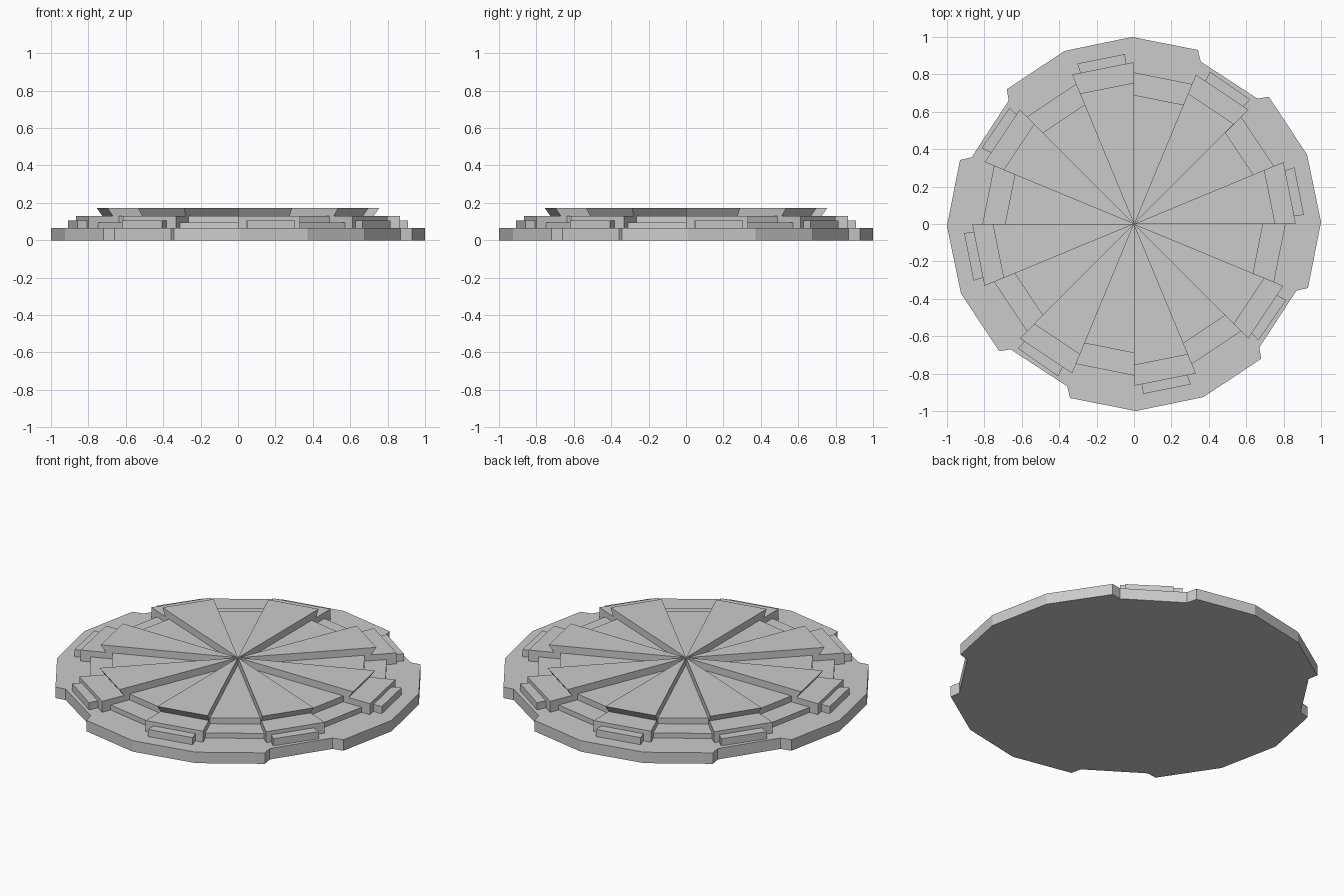
import bpy, bmesh
from math import radians, cos, sin

if "Cube" in bpy.data.objects:
    bpy.data.objects.remove(bpy.data.objects["Cube"])

def polar(r, deg):
    return (r * cos(radians(deg)), r * sin(radians(deg)))

def add_prism(bm, lower, upper, z0, z1):
    lo = [bm.verts.new((x, y, z0)) for x, y in lower]
    hi = [bm.verts.new((x, y, z1)) for x, y in upper]
    bm.faces.new(lo[::-1])
    bm.faces.new(hi)
    n = len(lo)
    for i in range(n):
        j = (i + 1) % n
        bm.faces.new((lo[i], lo[j], hi[j], hi[i]))

def finish(bm, name):
    bmesh.ops.recalc_face_normals(bm, faces=bm.faces)
    mesh = bpy.data.meshes.new(name)
    bm.to_mesh(mesh)
    bm.free()
    bpy.context.collection.objects.link(bpy.data.objects.new(name, mesh))

def wedge_ring(name, start, step, count, r_low, r_top, z0, z1):
    bm = bmesh.new()
    for i in range(count):
        a = start + i * step
        b = a + 22.5
        add_prism(bm, [(0, 0), polar(r_low, a), polar(r_low, b)],
                  [(0, 0), polar(r_top, a), polar(r_top, b)], z0, z1)
    finish(bm, name)

# Faceted base plate with four notches
quarter = [(1.0, 0.01), (0.925, 0.372), (0.72, 0.68), (0.66, 0.67),
           (0.357, 0.868), (0.342, 0.93)]
outline = []
for k in range(4):
    c, s = (1, 0, -1, 0)[k], (0, 1, 0, -1)[k]
    outline += [(x * c - y * s, x * s + y * c) for x, y in quarter]
bm = bmesh.new()
add_prism(bm, outline, outline, 0, 0.065)
finish(bm, "base_plate")

# Raised wedges: wide lower step and flared top
wedge_ring("high_wedge_steps", 0, 45, 8, 0.865, 0.865, 0.065, 0.13)
wedge_ring("high_wedge_tops", 0, 45, 8, 0.725, 0.755, 0.13, 0.172)

# Sunken wedges between them
wedge_ring("low_wedge_steps", 22.5, 45, 8, 0.81, 0.81, 0.065, 0.095)
wedge_ring("low_wedge_tops", 22.5, 45, 8, 0.69, 0.69, 0.095, 0.13)

# Small lips at the rim of the raised wedges
bm = bmesh.new()
for i in range(8):
    a = i * 45 + (3 if i % 2 == 0 else 2)
    b = a + 16.5
    lip = [polar(0.855, a), polar(0.91, a), polar(0.91, b), polar(0.855, b)]
    add_prism(bm, lip, lip, 0.065, 0.107)
finish(bm, "rim_lips")
